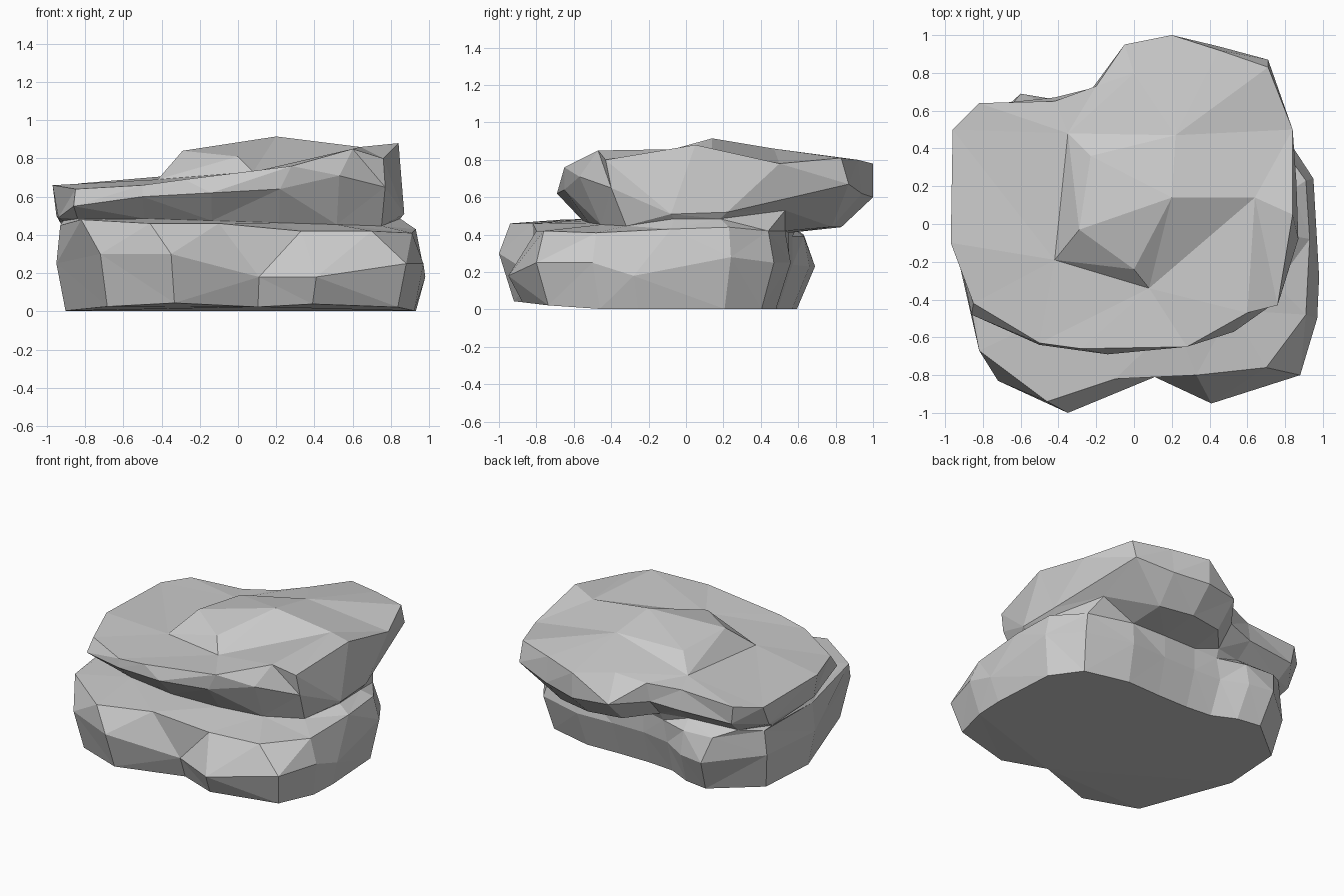
import bpy, bmesh

bm = bmesh.new()


def ring(points):
    return [bm.verts.new(p) for p in points]


def bridge(a, b):
    n = len(a)
    for i in range(n):
        j = (i + 1) % n
        bm.faces.new((a[i], a[j], b[j], b[i]))


# Outlines run counter-clockwise from the right side (+x)
# Lower slab: widest outline
lower_mid = [
    (.98, -.28, .18), (.95, .24, .28), (.8, .47, .25), (.47, .56, .25),
    (.2, .55, .25), (-.05, .55, .25), (-.25, .57, .24), (-.42, .66, .23),
    (-.6, .69, .23), (-.92, .4, .26), (-.95, -.1, .25), (-.72, -.83, .3),
    (-.35, -1, .3), (.11, -.81, .18), (.41, -.95, .18), (.88, -.8, .25),
    (.97, -.5, .25)]
# Lower slab: upper edge of the ledge
lower_edge = [
    (.93, -.08, .43), (.91, .23, .44), (.76, .44, .42), (.45, .53, .42),
    (.2, .55, .41), (-.05, .55, .41), (-.22, .57, .39), (-.42, .63, .39),
    (-.65, .63, .4), (-.9, .4, .43), (-.93, -.1, .45), (-.82, -.67, .48),
    (-.46, -.94, .46), (-.1, -.82, .46), (.33, -.8, .42), (.7, -.76, .42),
    (.91, -.48, .41)]
# Upper slab: overhanging lower rim
upper_rim = [
    (.87, -.08, .51), (.86, .22, .52), (.71, .87, .67), (.45, .94, .62),
    (.2, 1, .6), (-.05, .95, .6), (-.22, .72, .58), (-.42, .67, .55),
    (-.8, .63, .54), (-.95, .42, .5), (-.94, -.1, .49), (-.86, -.48, .55),
    (-.5, -.64, .6), (-.14, -.69, .62), (.22, -.65, .64), (.53, -.57, .71),
    (.77, -.4, .65)]
# Upper slab: tilted top edge
upper_edge = [
    (.84, .05, .88), (.84, .5, .78), (.71, .83, .81), (.45, .92, .8),
    (.2, 1, .78), (0, .8, .76), (-.2, .73, .71), (-.42, .65, .69),
    (-.82, .64, .67), (-.96, .5, .65), (-.97, -.1, .66), (-.85, -.42, .64),
    (-.5, -.63, .66), (-.28, -.66, .69), (.28, -.65, .76), (.6, -.47, .85),
    (.76, -.43, .8)]

# Tapered base and pinched waist follow from the neighbouring outlines
base = [(x * .95, y * (.92 if y < 0 else .86), max(.003, (-y - .6) * .11))
        for x, y, z in lower_mid]
waist = [(x * .975, y * (.8 if y < 0 else .83),
          .485 if x > .8 else .47 - .03 * max(x, y)) for x, y, z in upper_rim]
waist[2] = (.7, .53, .53)

loops = [ring(p) for p in (base, lower_mid, lower_edge, waist, upper_rim, upper_edge)]
for low, high in zip(loops, loops[1:]):
    bridge(low, high)
bm.faces.new(loops[0][::-1])

# Raised plate on top, stepping up at its front and left
a, b, c, d, i = ring([(-.35, .48, .71), (-.42, -.19, .69), (.08, -.34, .73),
                      (.64, .14, .86), (.22, .47, .86)])
e, f, g, h = ring([(-.29, -.03, .84), (.2, .14, .915), (-.23, .36, .81), (0, -.24, .81)])
for face in ((b, c, h, e), (c, d, f, h), (e, h, f), (e, f, g), (a, b, e, g),
             (g, f, i), (g, i, a), (f, d, i)):
    bm.faces.new(face)

# Top surface between the upper edge and the plate
top = loops[-1]
near = [d, d, i, i, i, i, a, a, a, a, b, b, b, c, c, c, d]
for k in range(len(top)):
    m = (k + 1) % len(top)
    bm.faces.new((top[k], top[m], near[m]))
    if near[k] is not near[m]:
        bm.faces.new((top[k], near[m], near[k]))

bmesh.ops.triangulate(bm, faces=bm.faces[:], quad_method='SHORT_EDGE')
bmesh.ops.recalc_face_normals(bm, faces=bm.faces[:])
mesh = bpy.data.meshes.new("layered_rock")
bm.to_mesh(mesh)
bm.free()
bpy.context.collection.objects.link(bpy.data.objects.new("layered_rock", mesh))
